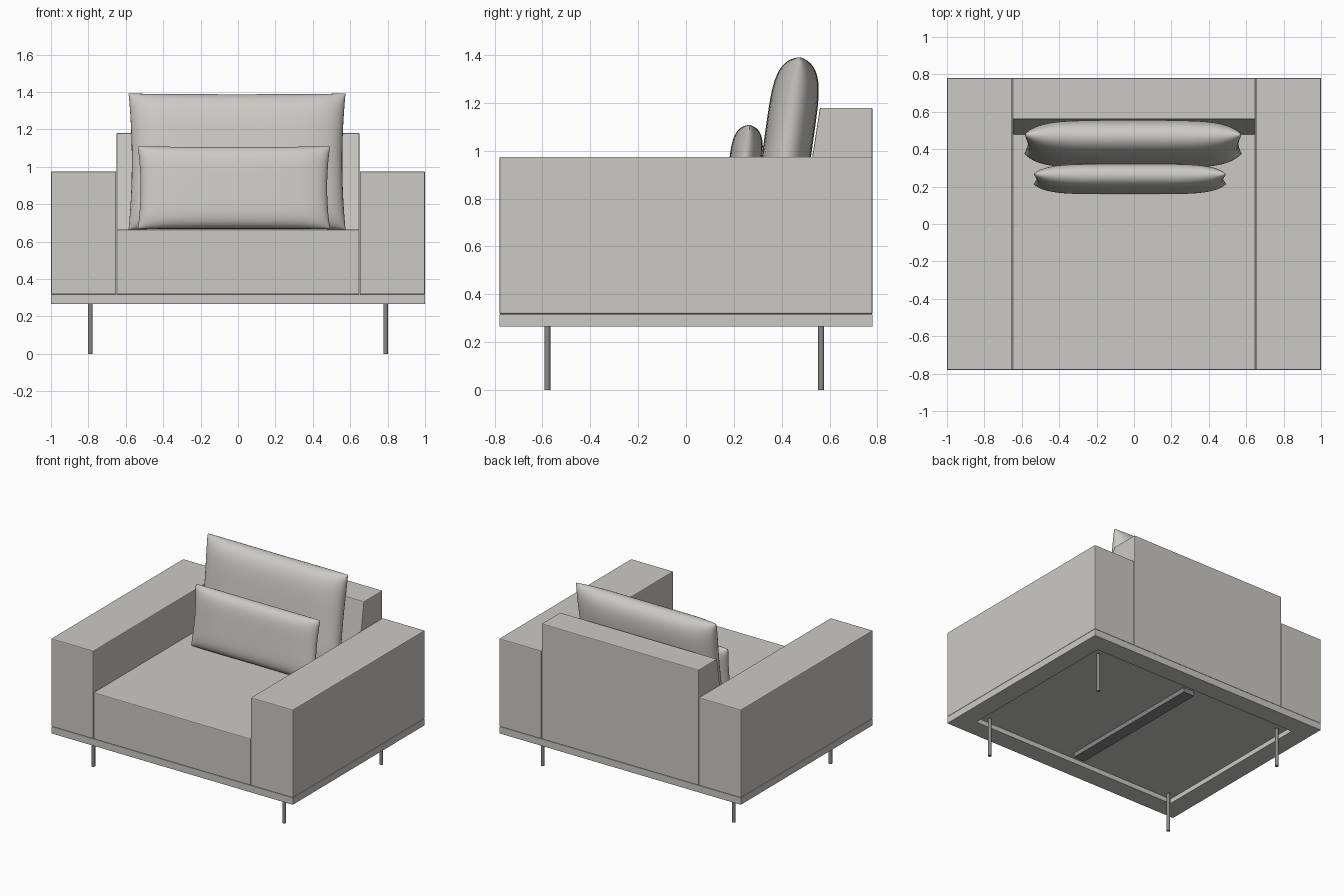
import bpy, bmesh, math
from mathutils import Matrix, Vector

if "Cube" in bpy.data.objects:
    bpy.data.objects.remove(bpy.data.objects["Cube"])


def material(name, rgb):
    m = bpy.data.materials.new(name)
    m.diffuse_color = (*rgb, 1.0)
    m.use_nodes = True
    m.node_tree.nodes["Principled BSDF"].inputs["Base Color"].default_value = m.diffuse_color
    return m


FABRIC = material("warm grey fabric", (0.60, 0.59, 0.56))
METAL = material("grey metal", (0.25, 0.25, 0.25))


def finish(name, bm, mat, bevel=0.0, smooth=True):
    bmesh.ops.recalc_face_normals(bm, faces=bm.faces)
    me = bpy.data.meshes.new(name)
    bm.to_mesh(me)
    bm.free()
    me.materials.append(mat)
    ob = bpy.data.objects.new(name, me)
    bpy.context.collection.objects.link(ob)
    if bevel:
        mod = ob.modifiers.new("soft edges", 'BEVEL')
        mod.width, mod.segments = bevel, 2
        mod.limit_method = 'ANGLE'
    if smooth:
        bpy.ops.object.select_all(action='DESELECT')
        ob.select_set(True)
        bpy.context.view_layer.objects.active = ob
        bpy.ops.object.shade_smooth_by_angle(angle=math.radians(40))
    return ob


def box_bm(x0, x1, y0, y1, z0, z1):
    bm = bmesh.new()
    bmesh.ops.create_cube(bm, size=1)
    for v in bm.verts:
        v.co = Vector((x1 if v.co.x > 0 else x0,
                       y1 if v.co.y > 0 else y0,
                       z1 if v.co.z > 0 else z0))
    return bm


def box(name, dims, mat, bevel=0.006):
    return finish(name, box_bm(*dims), mat, bevel, smooth=False)


# Base plinth, with a shallow recess underneath
bm = box_bm(-1, 1, -0.78, 0.78, 0.265, 0.317)
bottom = min(bm.faces, key=lambda f: f.calc_center_median().z)
bmesh.ops.inset_individual(bm, faces=[bottom], thickness=0.2, depth=0)
bottom = min(bm.faces, key=lambda f: (round(f.calc_center_median().z, 4),
                                      f.calc_center_median().xy.length))
ext = bmesh.ops.extrude_discrete_faces(bm, faces=[bottom])
bmesh.ops.translate(bm, verts=ext["faces"][0].verts, vec=(0, 0, 0.035))
finish("base", bm, FABRIC, 0.003, smooth=False)

# Centre support bar in the recess
box("centre_bar", (-0.045, 0.045, -0.58, 0.58, 0.266, 0.305), METAL, 0)

# Arms
for side, s in (("left", -1), ("right", 1)):
    xs = sorted((s * 0.651, s * 1.0))
    box(side + "_arm", (*xs, -0.78, 0.78, 0.317, 0.975), FABRIC)

# Seat block
box("seat", (-0.65, 0.65, -0.78, 0.52, 0.317, 0.665), FABRIC)

# Backrest with a sloping front face
bm = box_bm(-0.65, 0.65, 0.425, 0.78, 0.317, 1.18)
for v in bm.verts:
    if v.co.y < 0.6 and v.co.z > 1:
        v.co.y = 0.56
finish("backrest", bm, FABRIC, 0.006, smooth=False)

# Slim round legs
for ny, y in (("front", -0.58), ("back", 0.565)):
    for nx, x in (("left", -0.79), ("right", 0.79)):
        bm = bmesh.new()
        bmesh.ops.create_cone(bm, cap_ends=True, segments=16, radius1=0.0125,
                              radius2=0.0125, depth=0.29,
                              matrix=Matrix.Translation((x, y, 0.145)))
        finish(f"{ny}_{nx}_leg", bm, METAL)


def cushion(name, centre, half_w, half_t, half_h, tilt, n=32):
    """Pillow: two bulged sheets joined at the rim, leaning backwards."""
    bm = bmesh.new()
    place = Matrix.Translation(centre) @ Matrix.Rotation(-math.radians(tilt), 4, 'X')
    for s in (-1, 1):
        rows = []
        for j in range(n + 1):
            v = math.sin(math.pi * (j / n - 0.5))
            row = []
            for i in range(n + 1):
                u = math.sin(math.pi * (i / n - 0.5))
                t = math.sqrt(max(0, (1 - abs(u) ** 5) * (1 - abs(v) ** 5)))
                x = half_w * u * (1 - 0.03 * u * u * (1 - v * v))
                z = half_h * v * (1 - 0.012 * v * v * (1 - u * u))
                row.append(bm.verts.new(place @ Vector((x, s * half_t * t, z))))
            rows.append(row)
        for a, b in zip(rows, rows[1:]):
            for i in range(n):
                bm.faces.new((a[i], a[i + 1], b[i + 1], b[i]))
    bmesh.ops.remove_doubles(bm, verts=bm.verts, dist=1e-5)
    return finish(name, bm, FABRIC)


# Back cushion and small lumbar cushion
cushion("back_cushion", (-0.005, 0.427, 1.028), 0.58, 0.102, 0.367, 8)
cushion("lumbar_cushion", (-0.022, 0.24, 0.888), 0.514, 0.068, 0.222, 7)
